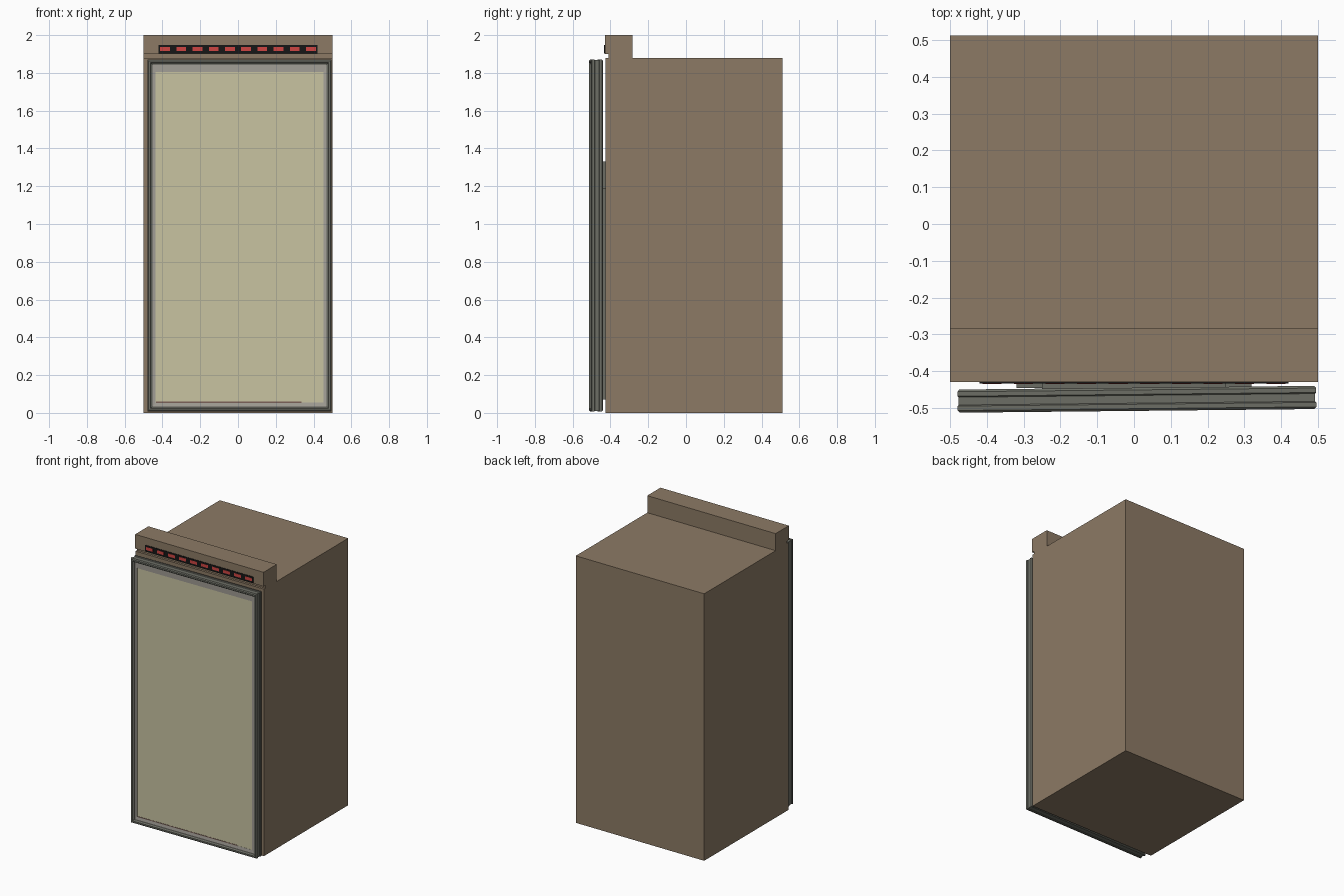
import bpy, bmesh, math
from mathutils import Matrix

if "Cube" in bpy.data.objects:
    bpy.data.objects.remove(bpy.data.objects["Cube"])


def material(name, rgb):
    m = bpy.data.materials.new(name)
    m.diffuse_color = (*rgb, 1)
    m.use_nodes = True
    m.node_tree.nodes["Principled BSDF"].inputs["Base Color"].default_value = m.diffuse_color
    return m


BROWN = material("brown_cabinet", (0.264, 0.195, 0.13))
FRAME = material("dark_grey_frame", (0.15, 0.155, 0.13))
LIGHT = material("light_grey_trim", (0.38, 0.36, 0.32))
CREAM = material("cream_panel", (0.58, 0.55, 0.36))
BLACK = material("black_strip", (0.008, 0.008, 0.008))
RED = material("red_light", (0.62, 0.06, 0.055))
LINE = material("brown_line", (0.2, 0.12, 0.1))


def finish(bm, name, mat):
    bmesh.ops.recalc_face_normals(bm, faces=bm.faces)
    me = bpy.data.meshes.new(name)
    bm.to_mesh(me)
    bm.free()
    me.materials.append(mat)
    ob = bpy.data.objects.new(name, me)
    bpy.context.collection.objects.link(ob)
    return ob


def box(name, x, y, z, mat):
    bm = bmesh.new()
    bmesh.ops.create_cube(bm, size=1)
    for v in bm.verts:
        v.co = [r[0] + (c + 0.5) * (r[1] - r[0]) for c, r in zip(v.co, (x, y, z))]
    return finish(bm, name, mat)


def rect_rings(name, rings, mat, cap_start=False, cap_end=False):
    """Skin nested rectangles, each given as (x0, x1, z0, z1, y)."""
    bm = bmesh.new()
    loops = [[bm.verts.new(p) for p in ((a, y, c), (b, y, c), (b, y, d), (a, y, d))]
             for a, b, c, d, y in rings]
    for p, q in zip(loops, loops[1:]):
        for i in range(4):
            j = (i + 1) % 4
            bm.faces.new((p[i], p[j], q[j], q[i]))
    if cap_start:
        bm.faces.new(loops[0])
    if cap_end:
        bm.faces.new(loops[-1])
    return finish(bm, name, mat)


# Cabinet body
box("cabinet_body", (-0.5, 0.5), (-0.426, 0.512), (0, 1.88), BROWN)

# Header with an undercut at its front lower edge
box("header_neck", (-0.5, 0.5), (-0.41, -0.283), (1.88, 1.90), BROWN)
box("header", (-0.5, 0.5), (-0.43, -0.283), (1.90, 2.0), BROWN)

# Indicator strip and its row of lights
box("light_strip", (-0.42, 0.42), (-0.433, -0.42), (1.903, 1.947), BLACK)
for i in range(10):
    cx = (i - 4.5) * 0.0858
    box(f"light_{i + 1}", (cx - 0.026, cx + 0.026), (-0.4345, -0.43), (1.915, 1.936), RED)

# Door, built from its hinge edge: local x runs from -W to 0, front at -T
W, T, Z0, Z1 = 0.975, 0.063, 0.008, 1.87


def inset(d, y):
    return (-W + d, -d, Z0 + d, Z1 - d, y)


opening = (-0.948, -0.026, 0.032, 1.844)
inner = (-0.932, -0.042, 0.055, 1.805)
door_parts = [
    rect_rings("door_frame", [
        inset(0.005, 0), inset(0, -0.006), inset(0, -0.018), inset(0.003, -0.021),
        inset(0.003, -0.042), inset(0, -0.045), inset(0, -0.057), inset(0.006, -T),
        inset(0.016, -T), inset(0.02, -0.058), (*opening, -0.054)],
        FRAME, cap_start=True),
    rect_rings("door_trim", [(*opening, -0.054), (*opening, -0.051), (*inner, -0.049)], LIGHT),
    rect_rings("door_panel", [(*inner, -0.049), (*inner, -0.048)], CREAM, cap_end=True),
    box("panel_line", (-0.93, -0.16), (-0.0495, -0.048), (0.053, 0.059), LINE),
]
swing = Matrix.Translation((0.495, -0.44, 0)) @ Matrix.Rotation(math.radians(0.59), 4, 'Z')
for ob in door_parts:
    ob.matrix_world = swing

# Spacer blocks between door and cabinet
box("rear_spacer_wide", (-0.32, 0.32), (-0.446, -0.42), (0.07, 1.19), FRAME)
box("rear_spacer_tall", (-0.25, 0.25), (-0.447, -0.42), (0.07, 1.33), FRAME)
